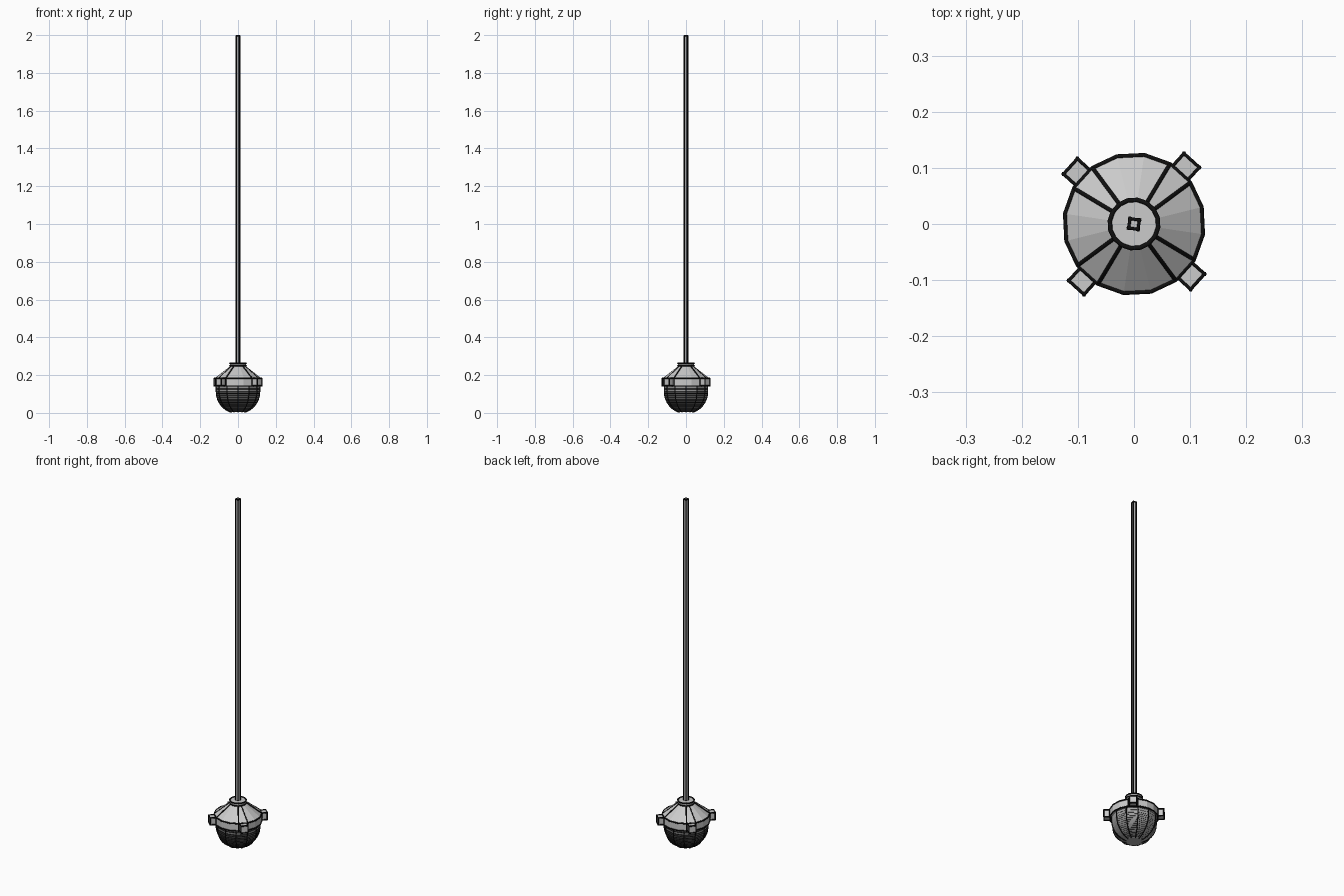
import bpy, bmesh
from math import pi, sin, cos, radians
from mathutils import Matrix, Vector

if "Cube" in bpy.data.objects:
    bpy.data.objects.remove(bpy.data.objects["Cube"])

TWIST = radians(2.8)
LINE = 0.004  # half thickness of the black edging


def material(name, v):
    m = bpy.data.materials.new(name)
    m.diffuse_color = (v, v, v, 1)
    m.use_nodes = True
    m.node_tree.nodes["Principled BSDF"].inputs["Base Color"].default_value = m.diffuse_color
    return m


black = material("black_edging", 0.005)
glass = material("dark_glass", 0.4)


def finish(name, bm, *mats):
    bmesh.ops.recalc_face_normals(bm, faces=bm.faces)
    me = bpy.data.meshes.new(name)
    bm.to_mesh(me)
    bm.free()
    for m in mats:
        me.materials.append(m)
    ob = bpy.data.objects.new(name, me)
    bpy.context.collection.objects.link(ob)
    return ob


def lathe(profile, sides, start):
    """Flat-faced turned solid; returns the bmesh and a list of face rings."""
    bm = bmesh.new()
    loops = [[bm.verts.new(polar(r, start + 2 * pi * i / sides, z))
              for i in range(sides)] for r, z in profile]
    rings = []
    for a, b in zip(loops, loops[1:]):
        rings.append([bm.faces.new((a[i], a[(i + 1) % sides],
                                    b[(i + 1) % sides], b[i]))
                      for i in range(sides)])
    bm.faces.new(loops[0][::-1])
    bm.faces.new(loops[-1])
    return bm, rings


def polar(r, a, z):
    return Vector((r * cos(a), r * sin(a), z))


def ring(r, z, sides, start):
    return [polar(r, start + 2 * pi * i / sides, z) for i in range(sides)]


def edging(name, loops=(), paths=(), depth=LINE):
    """Black beading along closed loops and open paths."""
    cu = bpy.data.curves.new(name, 'CURVE')
    cu.dimensions = '3D'
    cu.bevel_depth = depth
    cu.bevel_resolution = 1
    cu.use_fill_caps = True
    for pts, closed in [(p, True) for p in loops] + [(p, False) for p in paths]:
        s = cu.splines.new('POLY')
        s.points.add(len(pts) - 1)
        for q, p in zip(s.points, pts):
            q.co = (*p, 1)
        s.use_cyclic_u = closed
    cu.materials.append(black)
    ob = bpy.data.objects.new(name, cu)
    bpy.context.collection.objects.link(ob)


def edged_box(name, centre, size, angle):
    """Box turned about z after placing, with black edging on all edges."""
    m = (Matrix.Rotation(angle, 4, 'Z') @ Matrix.Translation(centre)
         @ Matrix.Diagonal((*size, 1)))
    bm = bmesh.new()
    bmesh.ops.create_cube(bm, size=1, matrix=m)
    finish(name, bm)
    sq = ((-.5, -.5), (.5, -.5), (.5, .5), (-.5, .5))
    low, high = ([m @ Vector((x, y, z)) for x, y in sq] for z in (-.5, .5))
    edging(name + "_edging", [low, high], list(zip(low, high)))


# hanging rod
edged_box("rod", (0, 0, 1.128), (0.017, 0.017, 1.736), radians(-9))

# cap disc
START = TWIST + pi / 16
bm, _ = lathe([(0.0435, 0.249), (0.0435, 0.263)], 16, START)
finish("cap", bm)
edging("cap_edging", [ring(0.0435, z, 16, START) for z in (0.249, 0.263)])

# 16-sided housing: band and cone, with four raised diagonal panels
bm, rings = lathe([(0.124, 0.142), (0.124, 0.184), (0.041, 0.248)], 16, START)
bm.normal_update()
for face in [rings[1][i] for i in (1, 5, 9, 13)]:
    n = face.normal.copy()
    out = bmesh.ops.extrude_discrete_faces(bm, faces=[face])["faces"][0]
    bmesh.ops.translate(bm, verts=list(out.verts), vec=n * 0.002)
finish("housing", bm)
panel_angles = [START + i * pi / 8 for k in range(4) for i in (4 * k + 1, 4 * k + 2)]
edging("housing_edging",
       [ring(0.124, z, 16, START) for z in (0.142, 0.184)],
       [[polar(0.124, a, 0.142), polar(0.124, a, 0.184), polar(0.041, a, 0.248)]
        for a in panel_angles])

# corner clamps
for k in range(4):
    edged_box(f"clamp_{k + 1}", (0.135, 0, 0.163), (0.036, 0.037, 0.04),
              TWIST + pi / 4 + k * pi / 2)

# 12-sided dome: upright rim, round bowl, flat bottom
bowl = [(0.115, 0.14)] + [(0.115 * cos(t), 0.112 - 0.115 * sin(t))
                          for t in (radians(a) for a in range(0, 71, 10))]
# each band starts with a narrow black ledge that faces upward
profile = []
for (r0, z0), (r1, z1) in zip(bowl, bowl[1:]):
    for f in (0.0, 0.5):
        r, z = r0 + (r1 - r0) * f, z0 + (z1 - z0) * f
        profile += [(r - 0.0015, z + 0.002), (r + 0.001, z - 0.001)]
profile.append(bowl[-1])
bm, rings = lathe(profile, 12, 0)
for i, faces in enumerate(rings):
    for f in faces:
        f.material_index = 1 - i % 2
finish("dome", bm, glass, black)

# twelve black ribs down the dome
edging("dome_ribs", [], [[polar(r, k * pi / 6, z) for r, z in bowl]
                         for k in range(12)], 0.003)
